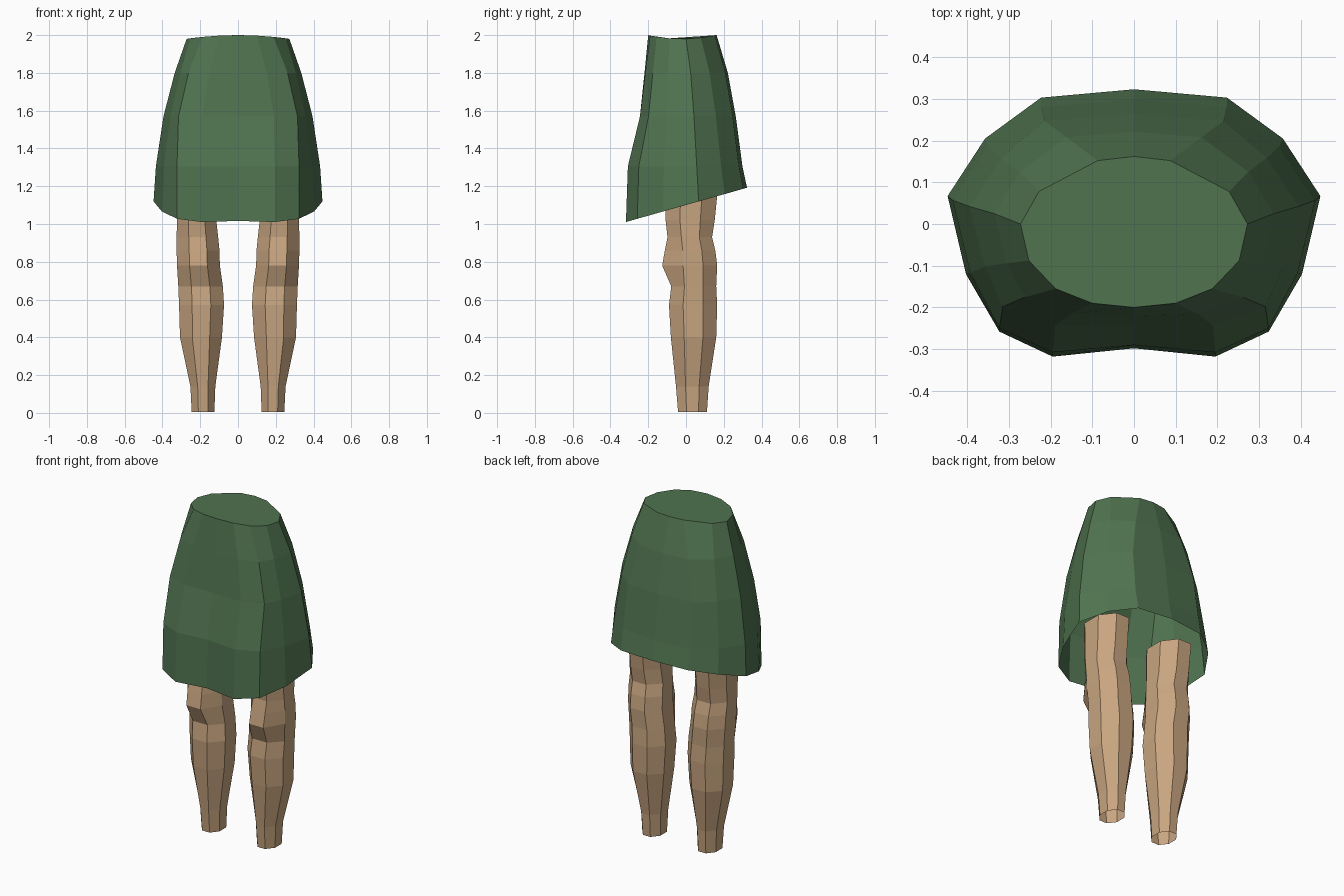
import bpy, bmesh, math

if "Cube" in bpy.data.objects:
    bpy.data.objects.remove(bpy.data.objects["Cube"])


def srgb(r, g, b):
    f = lambda c: c / 12.92 if c <= 0.04045 else ((c + 0.055) / 1.055) ** 2.4
    return (f(r / 255), f(g / 255), f(b / 255), 1)


def material(name, color):
    m = bpy.data.materials.new(name)
    m.diffuse_color = color
    m.use_nodes = True
    m.node_tree.nodes["Principled BSDF"].inputs["Base Color"].default_value = m.diffuse_color
    return m


def loft(name, rings, mat, cap_top=False):
    """Skin a stack of counter-clockwise rings, bottom to top."""
    bm = bmesh.new()
    loops = [[bm.verts.new(p) for p in ring] for ring in rings]
    n = len(loops[0])
    for a, b in zip(loops, loops[1:]):
        for i in range(n):
            j = (i + 1) % n
            bm.faces.new((a[i], a[j], b[j], b[i]))
    if cap_top:
        bm.faces.new(loops[-1])
    mesh = bpy.data.meshes.new(name)
    bm.to_mesh(mesh)
    bm.free()
    mesh.materials.append(mat)
    ob = bpy.data.objects.new(name, mesh)
    bpy.context.collection.objects.link(ob)
    return ob


green = material("green cloth", srgb(80, 115, 80))
tan = material("tan skin", srgb(200, 165, 128))

# Skirt: half outlines of hem and waist, front centre round to back centre
hem = [(0, -.298), (.195, -.318), (.323, -.258), (.403, -.12),
       (.447, .067), (.357, .205), (.223, .303), (0, .323)]
waist = [(0, -.20), (.10, -.19), (.188, -.155), (.252, -.088),
         (.272, 0), (.228, .078), (.087, .152), (0, .162)]
# height, then flare from waist to hem: side, front/back panel width, front, back
levels = [(None, 1, 1, 1, 1), (1.305, .93, 1, .92, .85), (1.57, .70, .94, .42, .63),
          (1.80, .36, .55, .20, .37), (2.0, 0, 0, 0, 0)]
rings = []
for z, side, panel, front, back in levels:
    half = []
    for i, ((hx, hy), (wx, wy)) in enumerate(zip(hem, waist)):
        tx = panel if i in (1, 2, 6) else side
        ty = front if hy < 0 else back
        if z is None:
            h = 1.01 + .283 * (hy + .32)          # hem rises to the back
        elif z == 2.0:
            h = 2.0 - .02 * (wx / .272) ** 2      # waist dips at the sides
        else:
            h = z
        half.append((wx + (hx - wx) * tx, wy + (hy - wy) * ty, h))
    rings.append(half + [(-x, y, h) for x, y, h in half[-2:0:-1]])
loft("skirt", rings, green, cap_top=True)

# Legs: height, inner x, outer x, front y, back y, kneecap push
sections = [(0.005, .125, .245, -.042, .111, 0), (.14, .12, .252, -.053, .12, 0),
            (.40, .085, .307, -.080, .16, 0), (.57, .074, .312, -.09, .165, 0),
            (.67, .080, .316, -.078, .16, 0), (.78, .096, .323, -.09, .165, .036),
            (.86, .098, .325, -.088, .155, .024), (.93, .105, .325, -.092, .138, .006),
            (1.02, .115, .323, -.108, .152, 0), (1.20, .115, .328, -.11, .17, 0)]
for side, name in ((1, "left_leg"), (-1, "right_leg")):
    rings = []
    for z, x0, x1, y0, y1, knee in sections:
        ring = []
        for k in range(8):
            a = math.radians(22.5 + 45 * k) * side
            c, s = math.cos(a) / math.cos(math.pi / 8), math.sin(a) / math.cos(math.pi / 8)
            x = (x0 + x1) / 2 + c * (x1 - x0) / 2 * side
            y = (y0 + y1) / 2 + s * (y1 - y0) / 2 * side
            if s * side < -.9:
                y -= knee
            ring.append((x * side, y, z))
        rings.append(ring)
    loft(name, rings, tan)

# Consistent outward normals
for ob in bpy.context.collection.objects:
    bm = bmesh.new()
    bm.from_mesh(ob.data)
    bmesh.ops.recalc_face_normals(bm, faces=bm.faces)
    bm.to_mesh(ob.data)
    bm.free()
